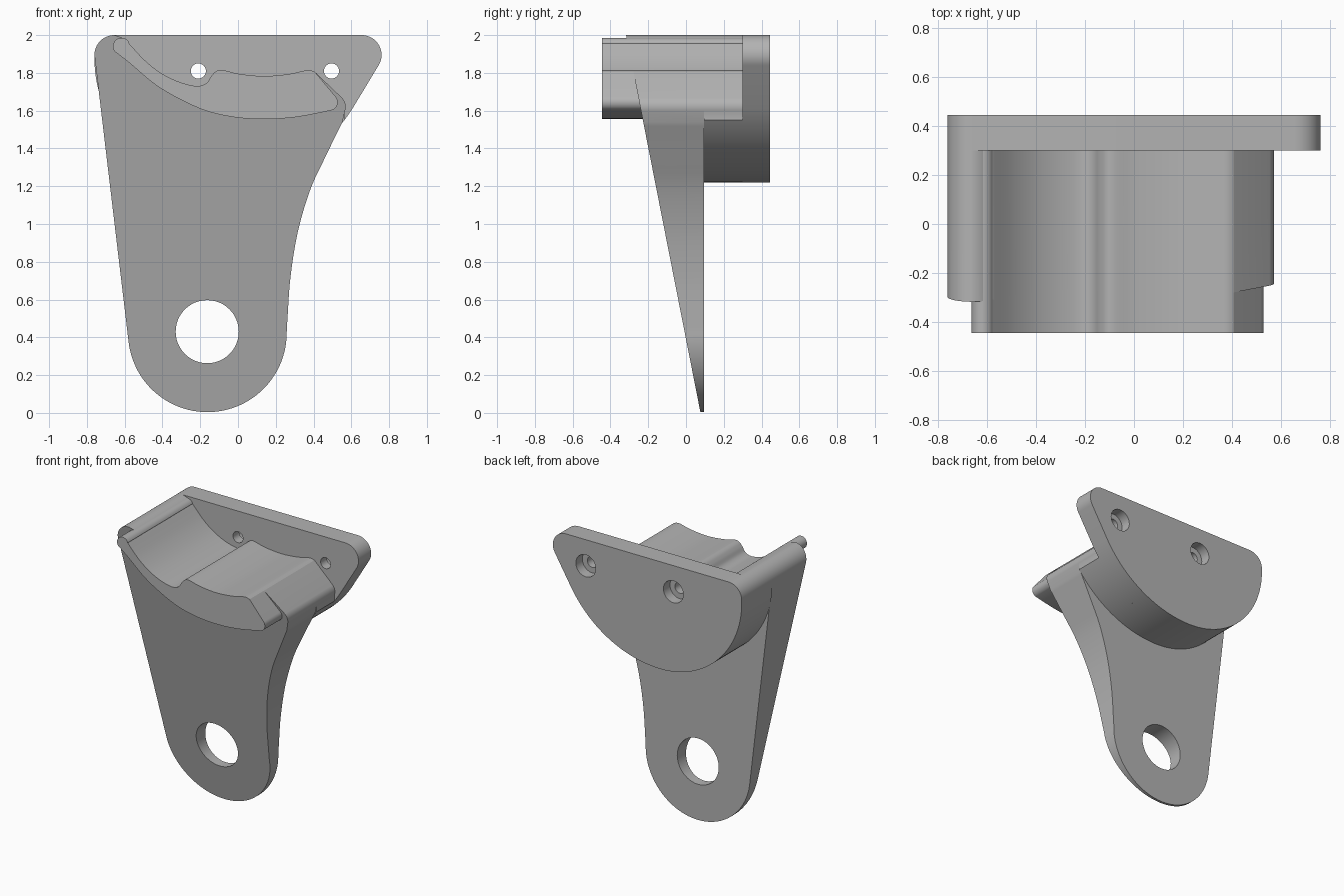
import bpy, bmesh, math

cube = bpy.data.objects.get("Cube")
if cube:
    bpy.data.objects.remove(cube, do_unlink=True)

grey = bpy.data.materials.new("plain_grey")
grey.use_nodes = True
colour = (0.45, 0.45, 0.45, 1)
grey.diffuse_color = colour
grey.node_tree.nodes["Principled BSDF"].inputs["Base Color"].default_value = colour


def arc(cx, cz, r, start, end, steps=24):
    """Points on a circle in the x-z plane, angles in degrees."""
    angles = [math.radians(start + (end - start) * i / steps) for i in range(steps + 1)]
    return [(cx + r * math.cos(a), cz + r * math.sin(a)) for a in angles]


def spline(pts, steps=6):
    """Smooth curve through the points."""
    ext = [pts[0]] + pts + [pts[-1]]
    out = []
    for a, b, c, d in zip(ext, ext[1:], ext[2:], ext[3:]):
        for i in range(steps):
            t = i / steps
            out.append(tuple(
                q + t * (r - p) / 2 + t * t * (p - 2.5 * q + 2 * r - s / 2)
                + t ** 3 * (1.5 * (q - r) + (s - p) / 2)
                for p, q, r, s in zip(a, b, c, d)))
    return out + [pts[-1]]


def prism(name, outline, front, back):
    """Extrude an outline along y; front is a function of height."""
    pts = []
    for p in outline:
        if not pts or math.dist(p, pts[-1]) > 0.002:
            pts.append(p)
    if math.dist(pts[0], pts[-1]) < 0.002:
        pts.pop()
    bm = bmesh.new()
    near = [bm.verts.new((x, front(z), z)) for x, z in pts]
    far = [bm.verts.new((x, back, z)) for x, z in pts]
    bm.faces.new(near)
    bm.faces.new(far)
    for i in range(len(pts)):
        j = (i + 1) % len(pts)
        bm.faces.new((near[i], near[j], far[j], far[i]))
    bmesh.ops.recalc_face_normals(bm, faces=bm.faces)
    mesh = bpy.data.meshes.new(name)
    bm.to_mesh(mesh)
    bm.free()
    mesh.materials.append(grey)
    obj = bpy.data.objects.new(name, mesh)
    bpy.context.collection.objects.link(obj)
    return obj


def select(obj):
    bpy.ops.object.select_all(action='DESELECT')
    obj.select_set(True)
    bpy.context.view_layer.objects.active = obj


def drill(obj, x, z, r, start, end):
    """Cut a round hole along y."""
    cutter = prism("cutter", arc(x, z, r, 0, 360, 48), lambda h: start, end)
    cutter.hide_render = True
    mod = obj.modifiers.new("hole", 'BOOLEAN')
    mod.operation, mod.solver, mod.object = 'DIFFERENCE', 'EXACT', cutter
    select(obj)
    bpy.ops.object.modifier_apply(modifier=mod.name)
    bpy.data.objects.remove(cutter, do_unlink=True)


# Shared outline pieces
left_corner = arc(-.655, 1.895, .105, 180, 90, 12)
saddle_top = spline([(-.576, 1.955), (-.495, 1.868), (-.415, 1.804), (-.336, 1.762),
                     (-.257, 1.736), (-.204, 1.731), (-.165, 1.748), (-.14, 1.785),
                     (-.114, 1.81), (-.08, 1.815), (.01, 1.794), (.14, 1.783),
                     (.27, 1.794), (.365, 1.814), (.405, 1.807)])
shoulder = arc(.5, 1.62, .07, 42, -22, 10)
belly_left = arc(-.105, 1.875, .655, 270, 180, 32)


def belly_right(start):
    return arc(-.105, 2.062, .842, start, -90, 32)


# Mounting plate with two counterbored bolt holes
mounting_plate = prism("mounting_plate",
                       left_corner + arc(.655, 1.895, .105, 90, -32, 16)
                       + belly_right(-32) + belly_left,
                       lambda z: .3, .445)
for x in (-.21, .495):
    drill(mounting_plate, x, 1.81, .04, .2, .5)
    drill(mounting_plate, x, 1.81, .08, .37, .5)

# Block joining the arm to the plate
saddle_block = prism("saddle_block",
                     left_corner + [(-.617, 1.988)] + saddle_top + shoulder
                     + belly_right(-37.3) + belly_left,
                     lambda z: .095, .3)

# Tapered arm with a slanted front and a large eye
arm_side = spline([(.553, 1.54), (.46, 1.35), (.382, 1.18), (.317, .96),
                   (.278, .72), (.262, .5), (.258, .43)])
arm = prism("arm",
            left_corner + [(-.617, 1.988)] + saddle_top + shoulder + arm_side
            + arc(-.162, .424, .42, 0, -173, 48),
            lambda z: .077 - .197 * z, .095)
drill(arm, -.163, .43, .167, -.5, .5)

# Curved saddle pad standing proud of the arm
pad_under = spline([(.44, 1.59), (.3, 1.565), (.14, 1.555), (-.03, 1.567), (-.204, 1.612),
                    (-.415, 1.722), (-.574, 1.852), (-.651, 1.912)])
saddle_pad = prism("saddle_pad",
                   arc(-.617, 1.941, .045, 220, 25, 16) + saddle_top
                   + arc(.483, 1.645, .045, 42, -70, 12) + pad_under,
                   lambda z: -.445, .3)

for part in (mounting_plate, saddle_block, arm, saddle_pad):
    select(part)
    bpy.ops.object.shade_smooth_by_angle(angle=math.radians(25))
